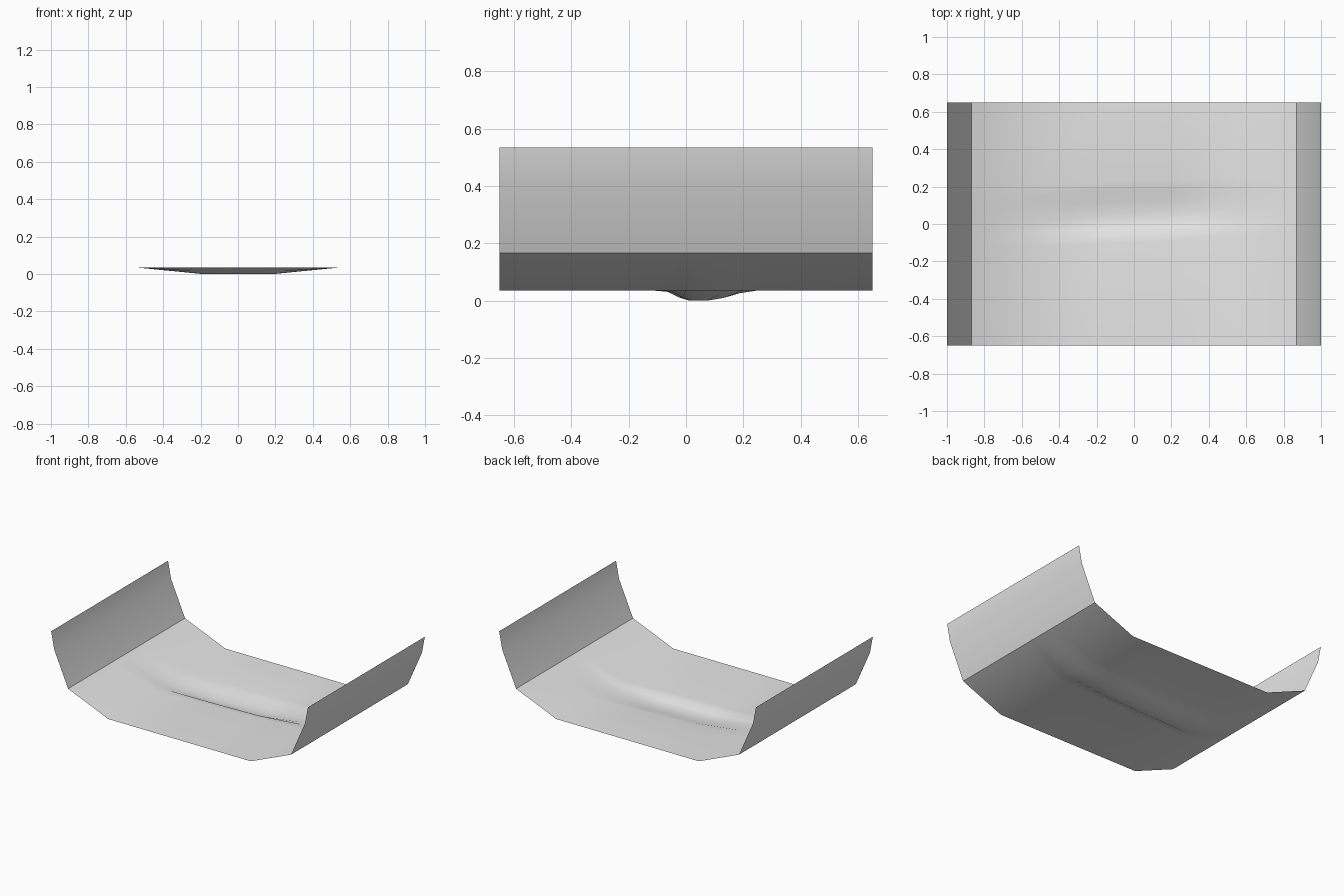
import bpy
import bmesh
import math

cube = bpy.data.objects.get("Cube")
if cube:
    bpy.data.objects.remove(cube)

grey = bpy.data.materials.new("light grey")
grey.use_nodes = True
grey.diffuse_color = (0.8, 0.8, 0.8, 1)
grey.node_tree.nodes["Principled BSDF"].inputs["Base Color"].default_value = (0.8, 0.8, 0.8, 1)

# Half of the trough cross-section: x, height, share of the groove depth
half = [(0.19, 0.036, 1), (0.555, 0.036, 0), (0.868, 0.166, 0),
        (0.977, 0.415, 0), (1.0, 0.535, 0)]
section = [(-x, z, d) for x, z, d in reversed(half)] + half

# Groove across the floor: y, depth
groove = [(-0.65, 0), (-0.1, 0), (-0.055, 0.005), (-0.02, 0.024), (0.015, 0.035),
          (0.065, 0.036), (0.125, 0.026), (0.18, 0.010), (0.23, 0), (0.65, 0)]

# Sheet skinned over the cross-section, with the groove slightly skewed
bm = bmesh.new()
rows = []
for y, depth in groove:
    skew = 0.035 if abs(y) < 0.6 else 0
    rows.append([bm.verts.new((x, y + skew * x, z - depth * share))
                 for x, z, share in section])
for a, b in zip(rows, rows[1:]):
    for i in range(len(section) - 1):
        bm.faces.new((a[i], a[i + 1], b[i + 1], b[i]))

mesh = bpy.data.meshes.new("curved_sheet")
bm.to_mesh(mesh)
bm.free()
mesh.materials.append(grey)
sheet = bpy.data.objects.new("curved_sheet", mesh)
bpy.context.collection.objects.link(sheet)

# Smooth shading with creases along the foot of each side wall
bpy.ops.object.select_all(action='DESELECT')
sheet.select_set(True)
bpy.context.view_layer.objects.active = sheet
bpy.ops.object.shade_smooth_by_angle(angle=math.radians(40))
